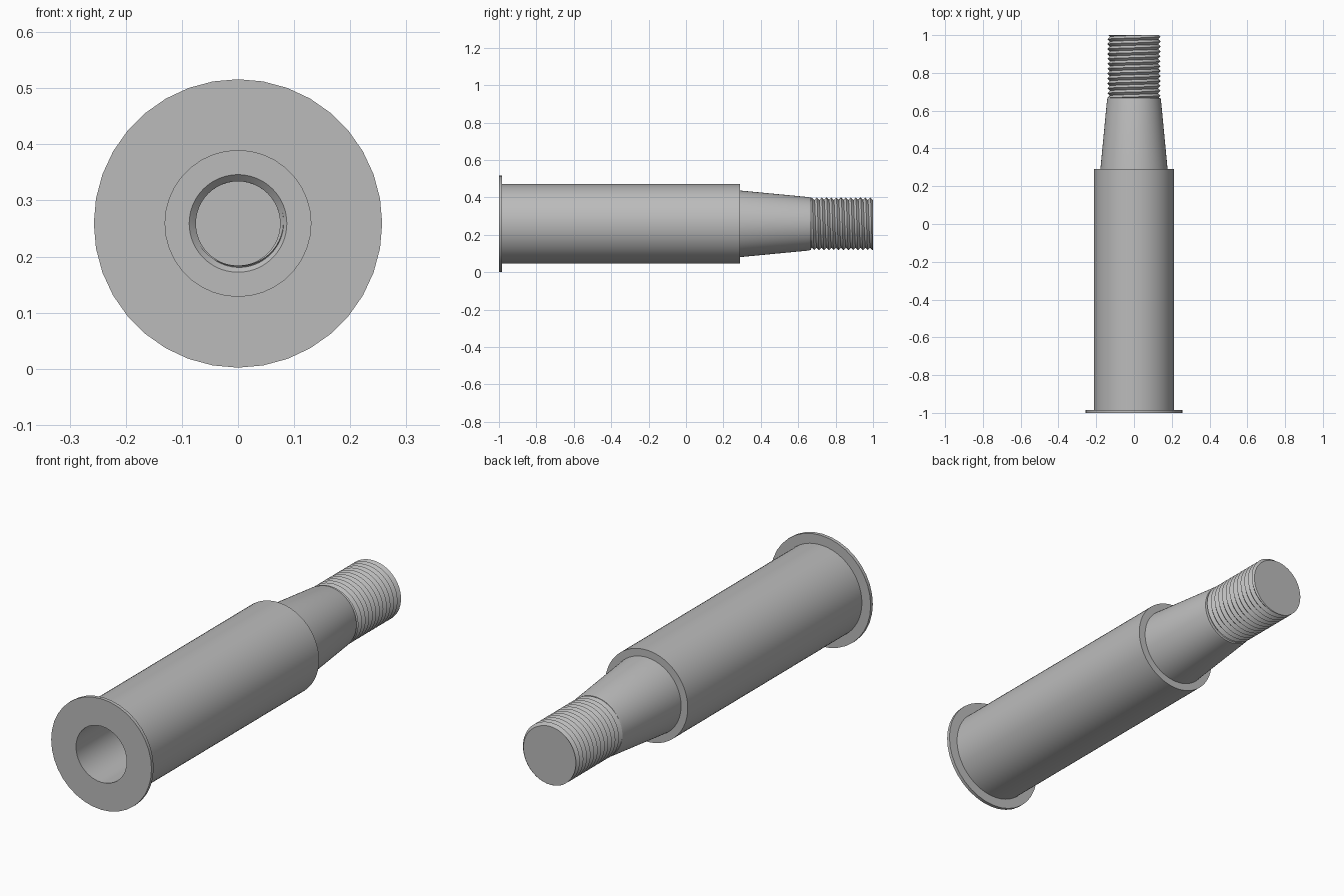
import bpy, bmesh, math
from mathutils import Vector

cube = bpy.data.objects.get("Cube")
if cube:
    bpy.data.objects.remove(cube, do_unlink=True)

AXIS_Z = 0.259

steel = bpy.data.materials.new("steel_grey")
steel.use_nodes = True
GREY = (0.5, 0.5, 0.5, 1)
steel.diffuse_color = GREY
steel.node_tree.nodes["Principled BSDF"].inputs["Base Color"].default_value = GREY


def point(r, y, angle):
    return Vector((r * math.sin(angle), y, r * math.cos(angle)))


def finish(name, bm, inward=False, smooth_angle=30):
    bmesh.ops.remove_doubles(bm, verts=bm.verts, dist=1e-5)
    bmesh.ops.recalc_face_normals(bm, faces=bm.faces)
    # Make the side walls face away from the axis, or toward it for a cavity
    score = sum(f.normal.dot(Vector((c.x, 0, c.z))) * f.calc_area()
                for f in bm.faces for c in [f.calc_center_median()])
    if (score < 0) != inward:
        bmesh.ops.reverse_faces(bm, faces=bm.faces)
    mesh = bpy.data.meshes.new(name)
    bm.to_mesh(mesh)
    bm.free()
    mesh.materials.append(steel)
    obj = bpy.data.objects.new(name, mesh)
    obj.location.z = AXIS_Z
    bpy.context.collection.objects.link(obj)
    bpy.ops.object.select_all(action="DESELECT")
    obj.select_set(True)
    bpy.context.view_layer.objects.active = obj
    bpy.ops.object.shade_smooth_by_angle(angle=math.radians(smooth_angle))
    return obj


def lathe(name, profile, sides=72, inward=False):
    """Turn a (radius, y) profile around the long axis."""
    bm = bmesh.new()
    verts = [bm.verts.new(point(r, y, 0)) for r, y in profile]
    edges = [bm.edges.new(pair) for pair in zip(verts, verts[1:])]
    bmesh.ops.spin(bm, geom=verts + edges, cent=(0, 0, 0), axis=(0, 1, 0),
                   angle=math.tau, steps=sides, use_merge=True)
    return finish(name, bm, inward)


def thread(name, root, crest, start, end, pitch, inward=False, sides=48):
    """Helical V thread, trimmed flat at both ends and closed at the far one."""
    bm = bmesh.new()
    rows = 2 * (math.ceil((end - start) / pitch) + 3)
    grid = [[bm.verts.new(point(crest if k % 2 else root,
                                start + pitch * (k / 2 - 2 + j / sides),
                                math.tau * j / sides))
             for j in range(sides)] for k in range(rows)]

    def vert(k, j):
        # One full turn moves up by a whole pitch, which is two rows
        return grid[k + 2 * (j // sides)][j % sides]

    for k in range(rows - 3):
        for j in range(sides):
            bm.faces.new((vert(k, j), vert(k, j + 1),
                          vert(k + 1, j + 1), vert(k + 1, j)))
    for y, direction in ((start, -1), (end, 1)):
        bmesh.ops.bisect_plane(bm, geom=bm.verts[:] + bm.edges[:] + bm.faces[:],
                               plane_co=(0, y, 0), plane_no=(0, direction, 0),
                               clear_outer=True)
    bmesh.ops.remove_doubles(bm, verts=bm.verts, dist=1e-5)
    rim = [e for e in bm.edges if e.is_boundary
           and all(abs(v.co.y - end) < 1e-4 for v in e.verts)]
    bmesh.ops.triangle_fill(bm, edges=rim, use_beauty=True, normal=(0, 1, 0))
    return finish(name, bm, inward)


# Thin end flange with the bore opening
lathe("end_flange", [(0.13, -1), (0.257, -1), (0.257, -0.984), (0.212, -0.984)], sides=36)

# Straight barrel and its rear shoulder
lathe("barrel", [(0.212, -0.984), (0.212, 0.29), (0.178, 0.29)])

# Tapered neck with a small run-out into the stud
lathe("tapered_neck", [(0.178, 0.29), (0.143, 0.655), (0.14, 0.667), (0.128, 0.669)])

# Threaded stud
thread("threaded_stud", 0.128, 0.141, 0.66, 1.0, 0.026)

# Main bore, step and lead-in to the inner threaded hole
lathe("bore", [(0.13, -1), (0.13, 0.2), (0.087, 0.2), (0.075, 0.212)], inward=True)
thread("inner_threaded_hole", 0.087, 0.075, 0.205, 0.5, 0.026, inward=True)
